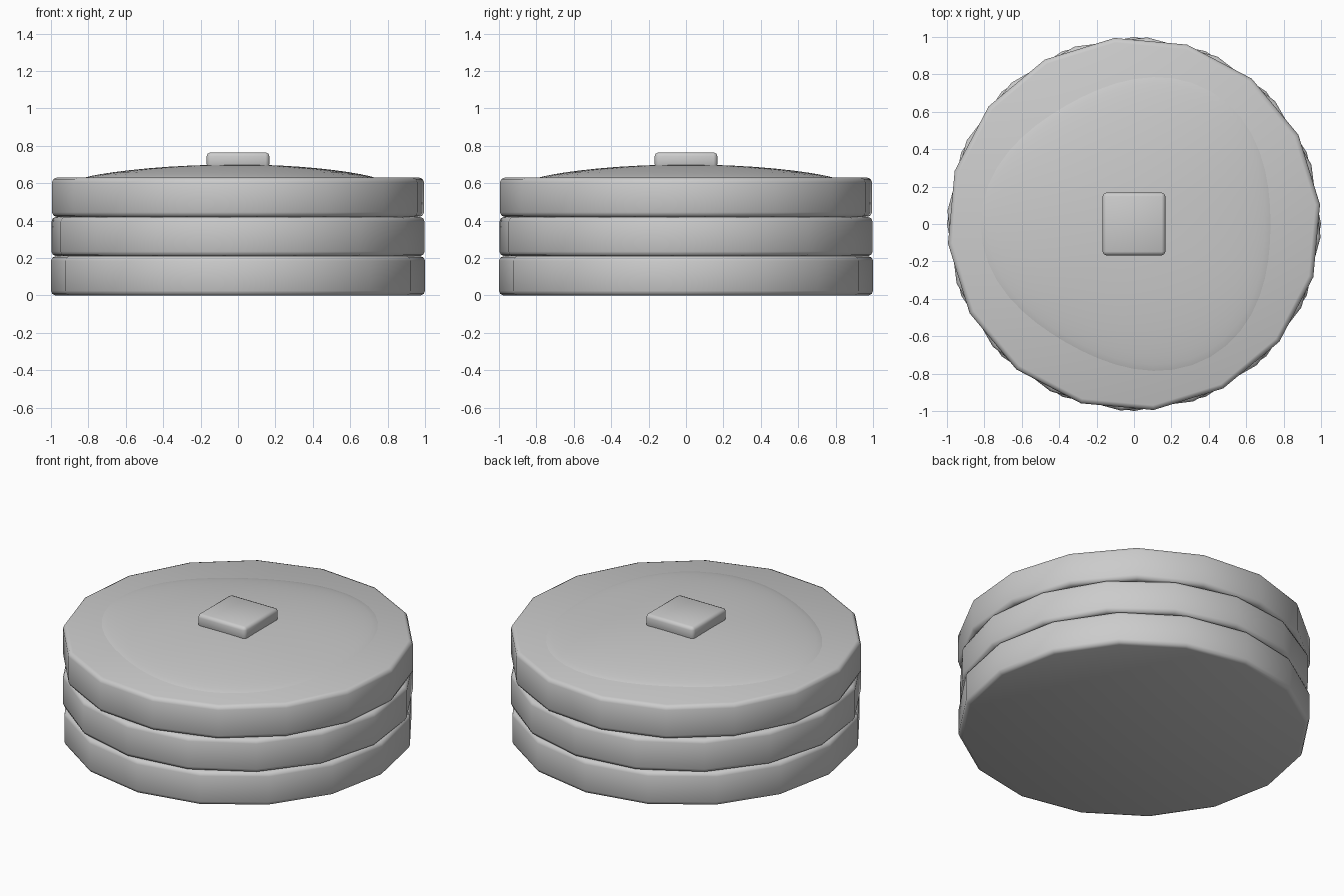
import bpy, bmesh, math

cube = bpy.data.objects.get("Cube")
if cube:
    bpy.data.objects.remove(cube, do_unlink=True)

grey = bpy.data.materials.new("plain grey")
grey.use_nodes = True
grey.diffuse_color = (0.6, 0.6, 0.6, 1)
grey.node_tree.nodes["Principled BSDF"].inputs["Base Color"].default_value = grey.diffuse_color


def add_object(name, bm, bevel=0):
    mesh = bpy.data.meshes.new(name)
    bmesh.ops.recalc_face_normals(bm, faces=bm.faces)
    for face in bm.faces:
        face.smooth = True
    bm.to_mesh(mesh)
    bm.free()
    mesh.materials.append(grey)
    obj = bpy.data.objects.new(name, mesh)
    bpy.context.collection.objects.link(obj)
    if bevel:
        mod = obj.modifiers.new("rounded rim", 'BEVEL')
        mod.width = bevel
        mod.segments = 2
        mod.limit_method = 'ANGLE'
        mod.angle_limit = math.radians(40)
    return obj


# Three stacked pancakes, each turned a little
thickness = 0.21
for level, (name, turn) in enumerate([("bottom_pancake", 0), ("middle_pancake", -4), ("top_pancake", 6)]):
    bm = bmesh.new()
    bmesh.ops.create_cone(bm, cap_ends=True, segments=16, radius1=1, radius2=1, depth=thickness)
    pancake = add_object(name, bm, 0.025)
    pancake.location.z = thickness * (level + 0.5)
    pancake.rotation_euler.z = math.radians(turn)

# Low syrup dome with a soft three-lobed outline
sides, rings = 48, 10
base, height = 3 * thickness - 0.002, 0.072
bm = bmesh.new()
centre = bm.verts.new((0, 0, base + height))
loops = []
for ring in range(1, rings + 1):
    t = math.sin(math.pi / 2 * ring / rings)
    z = base + height * max(0, 1 - t * t) ** 0.8
    loop = []
    for i in range(sides):
        a = math.tau * i / sides
        r = t * (0.78 - 0.045 * math.cos(3 * a))
        loop.append(bm.verts.new((r * math.cos(a), r * math.sin(a), z)))
    loops.append(loop)
for i in range(sides):
    j = (i + 1) % sides
    bm.faces.new((centre, loops[0][i], loops[0][j]))
    for inner, outer in zip(loops, loops[1:]):
        bm.faces.new((inner[i], outer[i], outer[j], inner[j]))
add_object("syrup", bm)

# Square butter pat
bm = bmesh.new()
bmesh.ops.create_cube(bm, size=1)
bmesh.ops.scale(bm, vec=(0.335, 0.335, 0.085), verts=bm.verts)
butter = add_object("butter_pat", bm, 0.02)
butter.location = (0, 0, 0.7225)
